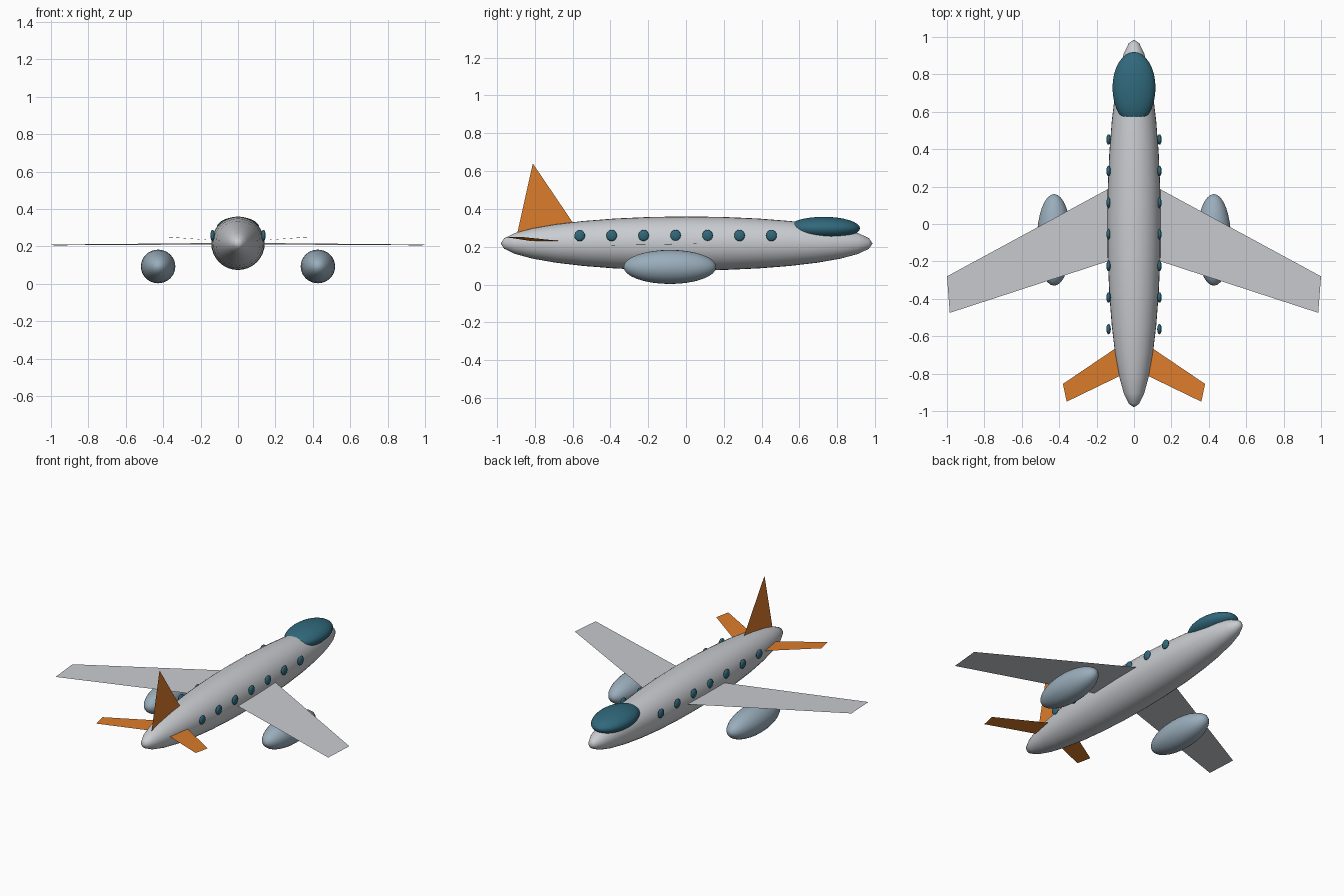
import bpy
from math import radians

if "Cube" in bpy.data.objects:
    bpy.data.objects.remove(bpy.data.objects["Cube"], do_unlink=True)


def make_material(name, rgb):
    mat = bpy.data.materials.new(name)
    mat.use_nodes = True
    color = (*rgb, 1)
    mat.diffuse_color = color
    mat.node_tree.nodes["Principled BSDF"].inputs["Base Color"].default_value = color
    return mat


silver = make_material("silver grey", (0.58, 0.60, 0.63))
steel = make_material("steel blue", (0.32, 0.42, 0.50))
teal = make_material("dark teal glass", (0.03, 0.14, 0.20))
orange = make_material("orange", (0.72, 0.20, 0.025))


def ellipsoid(name, center, radii, mat, segments=32, rings=16):
    """Smooth ellipsoid with its poles along the direction of flight."""
    bpy.ops.mesh.primitive_uv_sphere_add(segments=segments, ring_count=rings, radius=1,
                                         location=center, rotation=(radians(90), 0, 0))
    obj = bpy.context.object
    obj.name = name
    rx, ry, rz = radii
    obj.scale = (rx, rz, ry)
    bpy.ops.object.transform_apply(location=False, rotation=True, scale=True)
    bpy.ops.object.shade_smooth()
    obj.data.materials.append(mat)
    return obj


def sheet(name, corners, mat):
    """Single flat panel with the given outline."""
    mesh = bpy.data.meshes.new(name)
    mesh.from_pydata(corners, [], [range(len(corners))])
    mesh.materials.append(mat)
    obj = bpy.data.objects.new(name, mesh)
    bpy.context.collection.objects.link(obj)
    return obj


def mirrored_sheet(name, corners, mat):
    """Panel on the left side, counter-clockwise from above, and its twin."""
    sheet("left_" + name, corners, mat)
    sheet("right_" + name, [(-x, y, z) for x, y, z in reversed(corners)], mat)


# Body and cockpit glass
ellipsoid("fuselage", (0, 0.003, 0.217), (0.143, 0.983, 0.143), silver)
ellipsoid("canopy", (0, 0.728, 0.297), (0.115, 0.192, 0.061), teal)

# Swept wings and tail surfaces
mirrored_sheet("wing", [(0.05, 0.235, 0.219), (0.05, -0.17, 0.211),
                        (0.985, -0.475, 0.206), (1.0, -0.28, 0.210)], silver)
mirrored_sheet("tailplane", [(0.04, -0.625, 0.226), (0.04, -0.795, 0.226),
                             (0.36, -0.95, 0.25), (0.38, -0.855, 0.25)], orange)
sheet("tail_fin", [(0, -0.546, 0.25), (0, -0.81, 0.64), (0, -0.897, 0.25)], orange)

# Engine pods and cabin windows
for side, sign in (("left", 1), ("right", -1)):
    ellipsoid(side + "_engine", (sign * 0.427, -0.085, 0.093), (0.092, 0.245, 0.09), steel)
    for i in range(7):
        ellipsoid(f"{side}_window_{i + 1}", (sign * 0.136, -0.562 + 0.169 * i, 0.259),
                  (0.012, 0.028, 0.03), teal, 16, 8)
